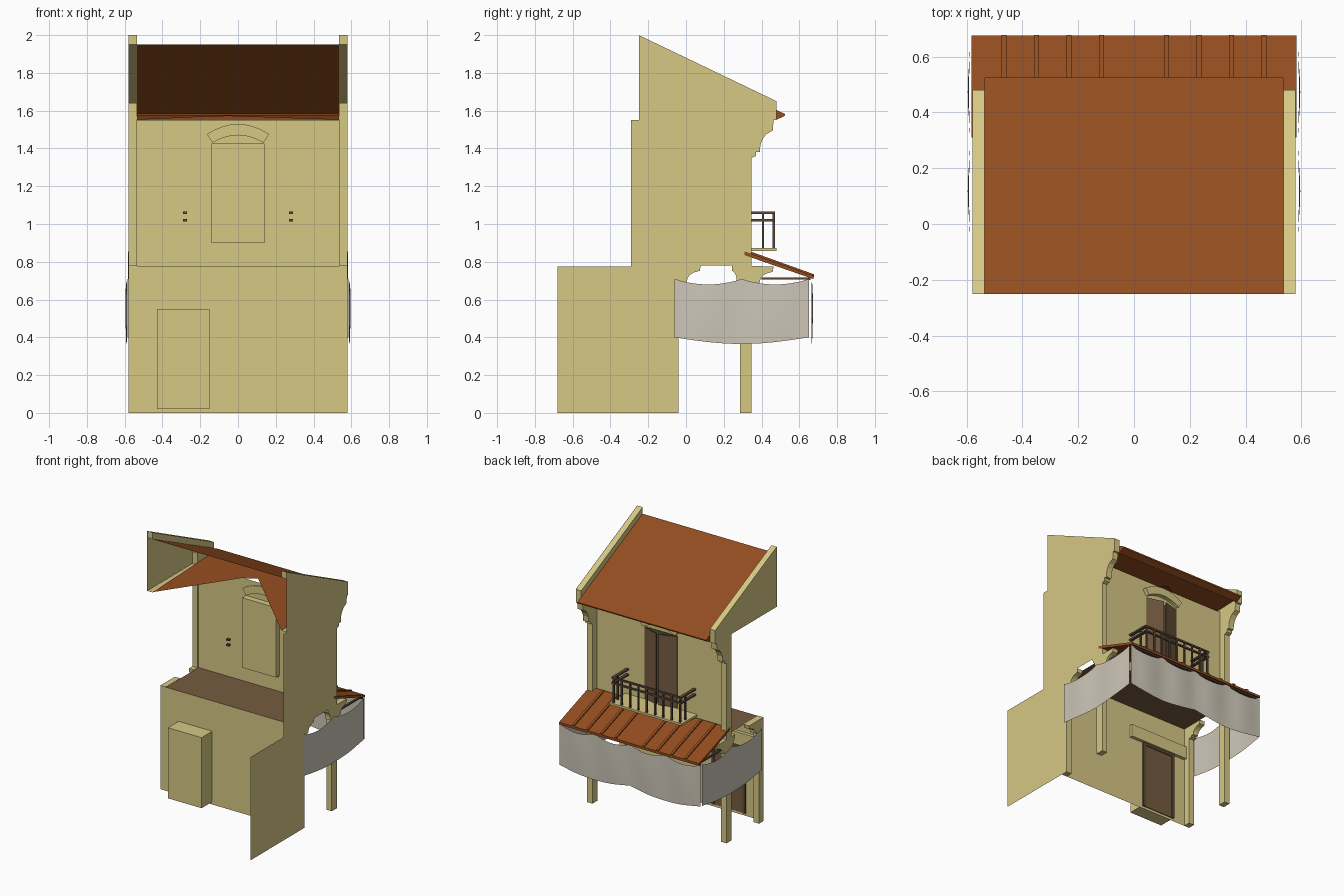
import bpy, bmesh, math
from mathutils import Vector

if "Cube" in bpy.data.objects:
    bpy.data.objects.remove(bpy.data.objects["Cube"])


def mat(name, r, g, b):
    m = bpy.data.materials.new(name)
    m.diffuse_color = (r, g, b, 1)
    m.use_nodes = True
    m.node_tree.nodes["Principled BSDF"].inputs["Base Color"].default_value = m.diffuse_color
    return m


PLASTER = mat("cream plaster", .68, .58, .235)
TILE = mat("terracotta", .295, .074, .014)
WOOD = mat("brown wood", .18, .105, .053)
DARK = mat("dark wood", .11, .07, .042)
CLOTH = mat("grey cloth", .62, .57, .48)


def finish(name, bm, material):
    me = bpy.data.meshes.new(name)
    bm.to_mesh(me)
    bm.free()
    me.materials.append(material)
    ob = bpy.data.objects.new(name, me)
    bpy.context.collection.objects.link(ob)
    return ob


def extrude(name, pts, vec, material):
    """Closed solid: polygon swept along vec."""
    bm = bmesh.new()
    f = bm.faces.new([bm.verts.new(p) for p in pts])
    r = bmesh.ops.extrude_face_region(bm, geom=[f], use_keep_orig=True)
    bmesh.ops.translate(bm, vec=vec, verts=[v for v in r["geom"] if isinstance(v, bmesh.types.BMVert)])
    bmesh.ops.recalc_face_normals(bm, faces=bm.faces)
    return finish(name, bm, material)


def prism(name, yz, x0, x1, material):
    return extrude(name, [(x0, y, z) for y, z in yz], (x1 - x0, 0, 0), material)


def box(name, x0, x1, y0, y1, z0, z1, material):
    return prism(name, [(y0, z0), (y1, z0), (y1, z1), (y0, z1)], x0, x1, material)


def sheet(name, pts, facing, material):
    """Single flat polygon turned to face a direction."""
    bm = bmesh.new()
    f = bm.faces.new([bm.verts.new(p) for p in pts])
    f.normal_update()
    if f.normal.dot(Vector(facing)) < 0:
        f.normal_flip()
    return finish(name, bm, material)


def wall(name, x, y, z0, z1):
    return sheet(name, [(-x, y, z0), (x, y, z0), (x, y, z1), (-x, y, z1)], (0, 1, 0), PLASTER)


# bracket outline from the post (bottom) out to the tip (top)
BRACKET = [(0, -.2), (.025, -.19), (.025, -.17), (.045, -.17), (.048, -.13),
           (.06, -.1), (.078, -.075), (.113, -.055), (.118, 0)]


def bracket(y, z, d=1, sy=1, sz=1):
    return [(y + d * a * sy, z + b * sz) for a, b in BRACKET]


P0, P1 = .285, .346           # front post depth
GW, UW = -.092, .295          # ground and upper wall planes
upper = bracket(P1, 1.55)
low_out = bracket(P1, .775, 1, 1, .5)
low_back = bracket(-.04, .78, 1, 1, .5)
low_in = bracket(P0, .78, -1, .36, .5)

# party wall on the +x side: one thin plane with the arcade opening
outline = ([(-.68, 0), (-.04, 0)] + low_back + low_in[::-1] + [(P0, 0), (P1, 0)] + low_out
           + [(P1, .775)] + upper + [(.48, 1.55), (.48, 1.65), (-.25, 2), (-.25, 1.55),
                                     (-.29, 1.55), (-.29, .775), (-.68, .775)])
sheet("party_wall", [(.58, y, z) for y, z in outline], (1, 0, 0), PLASTER)
sheet("left_gable", [(-.58, y, z) for y, z in
                     [(-.25, 1.55), (.48, 1.55), (.48, 1.65), (-.25, 2)]], (-1, 0, 0), PLASTER)

# parts repeated on both sides
for s, side in ((1, "right"), (-1, "left")):
    a, b = s * .535, s * .579
    prism(side + "_gable_coping", [(-.25, 2), (.48, 1.65), (.48, 1.6), (-.25, 1.95)], a, b, PLASTER)
    sheet(side + "_gable_ledge", [(a, -.25, 1.55), (b, -.25, 1.55), (b, .48, 1.55), (a, .48, 1.55)],
          (0, 0, -1), PLASTER)
    prism(side + "_upper_post", [(P0, .775), (P1, .775)] + upper
          + [(.48, 1.55), (.48, 1.64), (P0, 1.64)], a, b, PLASTER)
    prism(side + "_front_post", [(P0, 0), (P1, 0)] + low_out + low_in[::-1], a, b, PLASTER)
    prism(side + "_rear_post", [(GW, 0), (-.04, 0)] + low_back + [(GW, .78)], a, b, PLASTER)
    # rods that hold the awning
    box(side + "_awning_rod", s * .55, s * .565, .40, .66, .705, .717, DARK)

# walls
wall("ground_wall", .58, GW, 0, .778)
wall("upper_wall", .58, UW, .775, 1.55)
sheet("floor_slab", [(-.535, GW, .778), (.535, GW, .778), (.535, UW, .778), (-.535, UW, .778)],
      (0, 0, 1), WOOD)
box("floor_beam", -.57, .57, .258, .283, .757, .772, DARK)

# ground door with its recess box and panel above
box("ground_door_recess", -.43, -.15, -.218, GW, .02, .55, PLASTER)
for n, (x0, x1, z0, z1) in {"left": (-.435, -.415, .02, .53), "right": (-.175, -.155, .02, .53),
                            "top": (-.415, -.175, .51, .53)}.items():
    box("ground_door_frame_" + n, x0, x1, GW, GW + .012, z0, z1, DARK)
box("ground_door", -.415, -.175, GW, GW + .006, .02, .51, WOOD)
box("door_sign_panel", -.535, -.04, GW, GW + .025, .53, .625, PLASTER)

# upper door: two leaves ajar outward, and the recess behind
box("upper_door_recess", -.14, .14, .25, UW, .9, 1.425, PLASTER)
box("upper_door_opening", -.135, .135, UW, UW + .004, .88, 1.42, DARK)
for s, side in ((1, "right"), (-1, "left")):
    base = [(s * .135, UW + .007), (s * .01, UW + .045), (s * .008, UW + .037), (s * .13, UW)]
    extrude(side + "_door_leaf", [(x, y, .885) for x, y in base], (0, 0, .53), WOOD)


def arc(half, z_end, rise, n=8):
    return [(half * (2 * i / n - 1), z_end + rise * (1 - (2 * i / n - 1) ** 2)) for i in range(n + 1)]


arch = arc(.165, 1.475, .055) + arc(.135, 1.43, .04)[::-1]
extrude("door_arch_moulding", [(x, UW - .008, z) for x, z in arch], (0, .038, 0), PLASTER)

# main roof sheet, eave and sloping ceiling with its open notch
w = .535
sheet("roof", [(-w, -.25, 1.95), (w, -.25, 1.95), (w, .525, 1.582), (-w, .525, 1.582)], (0, 0, 1), TILE)
sheet("eave_lip", [(-w, .525, 1.582), (w, .525, 1.582), (w, .522, 1.572), (-w, .522, 1.572)],
      (0, 1, 0), TILE)
sheet("eave_soffit", [(-w, .522, 1.572), (w, .522, 1.572), (w, .475, 1.55), (-w, .475, 1.55)],
      (0, 0, -1), TILE)
for s in (1, -1):
    sheet("eave_end", [(s * w, .475, 1.55), (s * w, .522, 1.572), (s * w, .525, 1.582),
                       (s * w, .475, 1.605)], (s, 0, 0), TILE)
sheet("ceiling", [(-w, -.25, 1.552), (-.15, .25, 1.569), (-.05, .31, 1.571), (w, -.25, 1.552),
                  (w, .5, 1.578), (-w, .5, 1.578)], (0, 0, 1), TILE)

# awning with raised ribs and dark front edge
prism("awning", [(.31, .835), (.31, .855), (.676, .726), (.676, .708)], -.582, .582, TILE)
for i in (-4, -3, -2, -1, 1, 2, 3, 4):
    x = i * .1165
    prism("awning_rib", [(.31, .85), (.32, .862), (.677, .734), (.677, .718)], x - .009, x + .009, TILE)
box("awning_front_beam", -.575, .575, .645, .66, .703, .716, DARK)

# balcony slab and railing
box("balcony_slab", -.30, .30, UW, .48, .858, .874, PLASTER)
t = .006
for z in (1.02, 1.06):
    box("front_rail", -.285, .285, .458, .472, z - t, z + t, DARK)
    for s in (1, -1):
        box("side_rail", s * .28 - .011, s * .28 + .011, .275, .47, z - t, z + t, DARK)
for i in range(9):
    x = -.276 + i * .069
    box("front_baluster", x - t, x + t, .459, .471, .874, 1.06, DARK)
for s in (1, -1):
    box("side_baluster", s * .28 - t, s * .28 + t, .402, .414, .874, 1.06, DARK)


# hanging cloth banners: scalloped top, dipping hem, soft folds
def banner(name, p0, p1, out, n=24, rows=6):
    bm = bmesh.new()
    grid = []
    for i in range(n + 1):
        u = i / n
        top = .71 - .03 * abs(math.sin(2 * math.pi * u)) ** .8
        low = .40 - .035 * math.sin(math.pi * u)
        col = []
        for j in range(rows + 1):
            v = j / rows
            fold = .008 * math.sin(2 * math.pi * u) ** 2 * math.sin(math.pi * (.25 + .6 * v))
            p = Vector(p0).lerp(Vector(p1), u) + Vector(out) * fold
            col.append(bm.verts.new((p.x, p.y, top + (low - top) * v)))
        grid.append(col)
    for i in range(n):
        for j in range(rows):
            bm.faces.new((grid[i][j], grid[i + 1][j], grid[i + 1][j + 1], grid[i][j + 1]))
    bm.normal_update()
    if bm.faces[:][0].normal.dot(Vector(out)) < 0:
        bmesh.ops.reverse_faces(bm, faces=bm.faces)
    for f in bm.faces:
        f.smooth = True
    return finish(name, bm, CLOTH)


banner("right_banner", (.588, -.06, 0), (.588, .65, 0), (1, 0, 0))
banner("left_banner", (-.588, -.06, 0), (-.588, .65, 0), (-1, 0, 0))
banner("front_banner_a", (.585, .664, 0), (0, .664, 0), (0, 1, 0))
banner("front_banner_b", (0, .664, 0), (-.585, .664, 0), (0, 1, 0))
